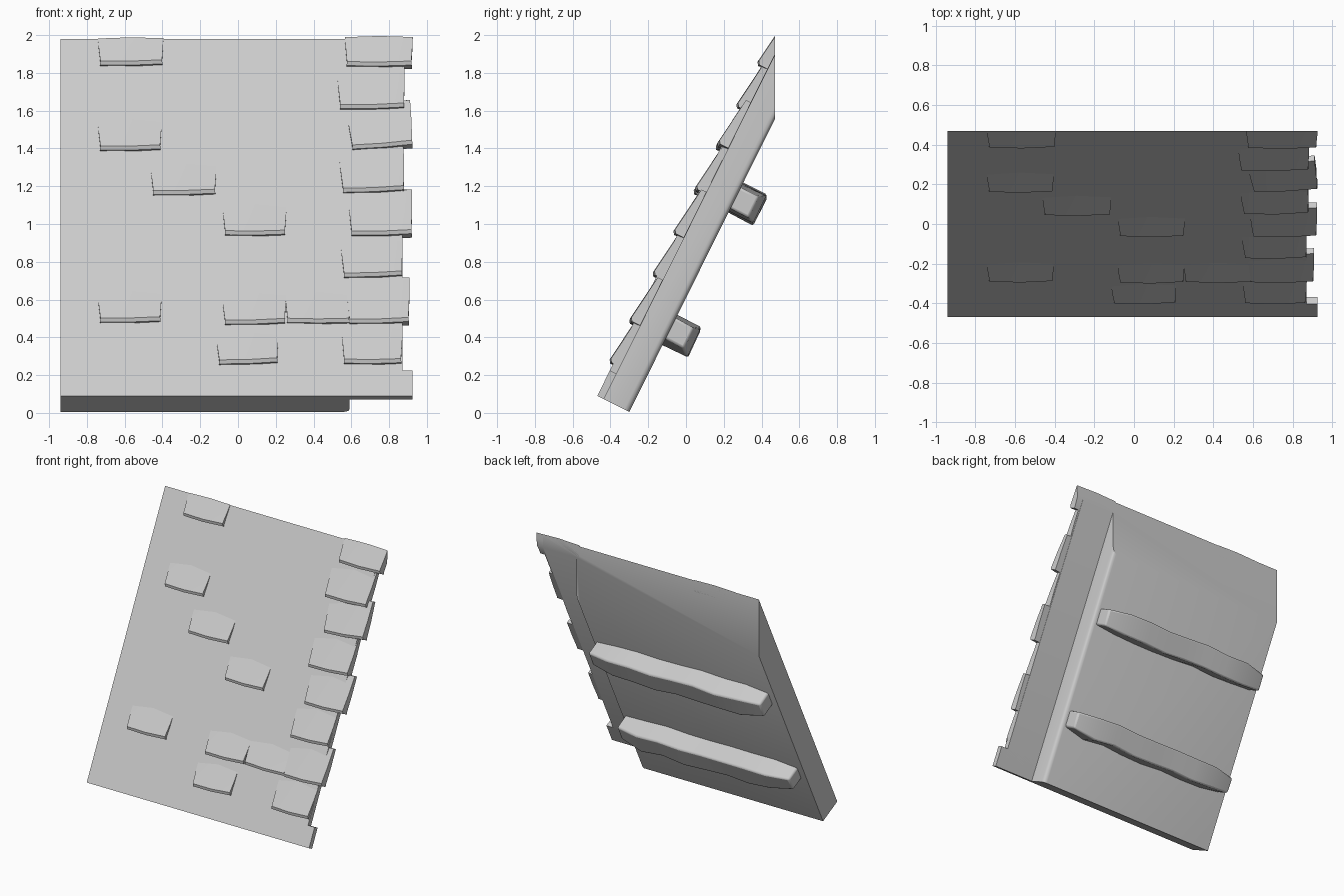
import bpy, bmesh, math, random
from mathutils import Vector

random.seed(4)
cube = bpy.data.objects.get("Cube")
if cube:
    bpy.data.objects.remove(cube, do_unlink=True)

# One plain grey for everything
grey = bpy.data.materials.new("plain_grey")
grey.use_nodes = True
grey.diffuse_color = (0.6, 0.6, 0.6, 1)
grey.node_tree.nodes["Principled BSDF"].inputs["Base Color"].default_value = (0.6, 0.6, 0.6, 1)

# Roof frame: t runs up the slope, n points out of the tiled face
SLOPE = Vector((0, 0.445, 0.895))
OUT = Vector((0, -0.895, 0.445))
ORIGIN = Vector((0, -0.47, 0.09))
BACK = 0.47


def place(x, t, n):
    return ORIGIN + Vector((x, 0, 0)) + SLOPE * t + OUT * n


def ridge(n):
    # slope distance at which a layer meets the upright back plane
    return (BACK - ORIGIN.y + 0.895 * n) / 0.445


def loft(name, rings, angle=30, bevel=0, clip=False):
    # Solid through matching rings of points, capped at both ends
    bm = bmesh.new()
    loops = [[bm.verts.new(p) for p in ring] for ring in rings]
    count = len(loops[0])
    for a, b in zip(loops, loops[1:]):
        for i in range(count):
            j = (i + 1) % count
            bm.faces.new((a[i], a[j], b[j], b[i]))
    bm.faces.new(loops[0])
    bm.faces.new(loops[-1])
    if clip:
        cut = bmesh.ops.bisect_plane(
            bm, geom=bm.verts[:] + bm.edges[:] + bm.faces[:],
            plane_co=(0, BACK, 0), plane_no=(0, 1, 0), clear_outer=True)
        edges = [e for e in cut["geom_cut"] if isinstance(e, bmesh.types.BMEdge)]
        if edges:
            bmesh.ops.holes_fill(bm, edges=edges)
    bmesh.ops.recalc_face_normals(bm, faces=bm.faces)
    mesh = bpy.data.meshes.new(name)
    bm.to_mesh(mesh)
    bm.free()
    obj = bpy.data.objects.new(name, mesh)
    bpy.context.collection.objects.link(obj)
    mesh.materials.append(grey)
    if bevel:
        mod = obj.modifiers.new("worn_edges", "BEVEL")
        mod.width = bevel
        mod.segments = 2
    bpy.ops.object.select_all(action="DESELECT")
    obj.select_set(True)
    bpy.context.view_layer.objects.active = obj
    bpy.ops.object.shade_smooth_by_angle(angle=math.radians(angle))
    return obj


# Roof slab with a thin overhanging lip and a rounded lower edge
LEFT, LIP, SIDE, THIN, DEEP = -0.94, 0.87, 0.59, -0.04, -0.19
R = 0.03
profile = [(LEFT, 0), (LIP, 0), (LIP, THIN), (SIDE, THIN)]
for k in range(4):
    a = math.pi / 2 * k / 3
    profile.append((SIDE - R + R * math.cos(a), DEEP + R - R * math.sin(a)))
profile.append((LEFT, DEEP))
loft("roof_slab", [[place(x, 0, n) for x, n in profile],
                   [place(x, ridge(n), n) for x, n in profile]], angle=40)


# Wedge-shaped shingle: proud at its lower edge, sinking into the slab above
def shingle(name, x0, x1, z, tilt=0.0, length=0.27):
    t = (z - ORIGIN.z) / 0.895
    low, lip = -0.038, 0.027
    mid = (x0 + x1) / 2

    def ring(up, top, inset):
        pts = []
        for x, n in ((x0 + inset, low), (x1 - inset, low),
                     (x1 - inset, top - 0.004), (mid, top), (x0 + inset, top - 0.004)):
            lift = (x - mid) * tilt - (0.006 if x == mid else 0)
            pts.append(place(x - tilt * up, t + up + lift, n))
        return pts

    loft(name, [ring(0, lip - 0.012, 0.010), ring(0.018, lip, 0.012),
                ring(length * 0.5, lip * 0.45, 0.004), ring(length, -0.004, 0)], clip=True)


SHINGLES = [
    (-0.74, -0.39, 1.84, 0.02), (-0.74, -0.40, 1.39, 0.02), (-0.46, -0.11, 1.155, 0.02),
    (-0.08, 0.26, 0.94, 0.01), (-0.74, -0.40, 0.48, 0.02), (-0.08, 0.26, 0.47, 0.03),
    (0.25, 0.60, 0.475, 0.0), (-0.11, 0.22, 0.26, 0.04),
]
# Shingles down the overhanging edge
EDGE_SHINGLES = [
    (0.565, 0.93, 1.835, 0.01), (0.53, 0.89, 1.61, 0.03), (0.595, 0.935, 1.405, 0.09),
    (0.545, 0.89, 1.17, 0.05), (0.59, 0.93, 0.94, 0.03), (0.55, 0.88, 0.72, 0.04),
    (0.58, 0.915, 0.475, 0.03), (0.55, 0.875, 0.26, 0.01),
]
for i, s in enumerate(SHINGLES):
    shingle(f"shingle_{i + 1}", *s, length=0.22)
for i, s in enumerate(EDGE_SHINGLES):
    shingle(f"edge_shingle_{i + 1}", *s)

# Flush starter shingle at the lower corner
corner = ((0.62, 0.0), (0.925, 0.0), (0.925, THIN), (0.62, THIN))
loft("corner_shingle", [[place(x, t, n) for x, n in corner] for t in (0, 0.15)])


# Rough-hewn battens under the slab, worn down at both ends
def batten(name, centre):
    rings = []
    start, end, steps = -0.89, 0.55, 9
    for k in range(steps):
        f = k / (steps - 1)
        x = start + (end - start) * f
        tip = k in (0, steps - 1)
        half = 0.06 if tip else 0.08
        depth = 0.105 if tip else 0.145
        sway = random.uniform(-0.008, 0.008)
        ring = []
        for side, n in ((-1, 0.02), (1, 0.02), (1, -depth), (-1, -depth)):
            wobble = random.uniform(-0.006, 0.006)
            ring.append(place(x, centre + side * half + sway + wobble, DEEP + n + wobble))
        rings.append(ring)
    loft(name, rings, angle=35, bevel=0.012)


batten("upper_batten", 1.265)
batten("lower_batten", 0.485)
